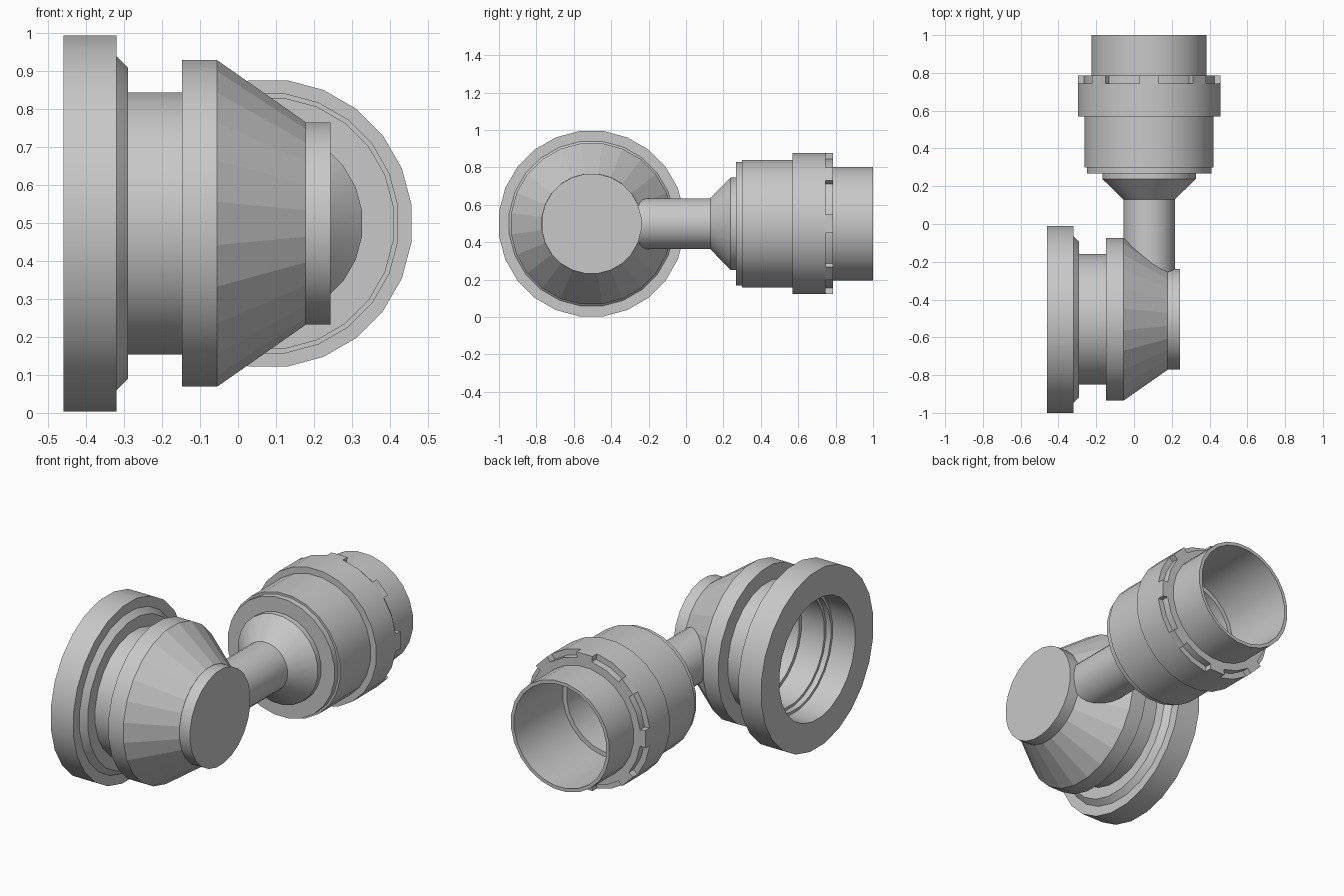
import bpy, bmesh, math
from mathutils import Matrix, Vector

SIDES = 24
STEP = 2 * math.pi / SIDES
FLAT = 1 / math.cos(STEP / 2)      # turns a flat-to-flat radius into a corner radius

if "Cube" in bpy.data.objects:
    bpy.data.objects.remove(bpy.data.objects["Cube"])

grey = bpy.data.materials.new("plain_grey")
grey.use_nodes = True
grey.diffuse_color = (0.58, 0.58, 0.58, 1)
grey.node_tree.nodes["Principled BSDF"].inputs["Base Color"].default_value = grey.diffuse_color

# Axes: the big flange head lies along x, the socket head along y
HEAD = (Vector((0, -0.505, 0.499)), Vector((1, 0, 0)), Vector((0, 1, 0)))
SOCKET = (Vector((0.08, 0, 0.499)), Vector((0, 1, 0)), Vector((1, 0, 0)))


def finish(bm, name, smooth):
    bmesh.ops.recalc_face_normals(bm, faces=bm.faces)
    mesh = bpy.data.meshes.new(name)
    bm.to_mesh(mesh)
    bm.free()
    mesh.materials.append(grey)
    obj = bpy.data.objects.new(name, mesh)
    bpy.context.collection.objects.link(obj)
    if smooth:
        bpy.ops.object.select_all(action="DESELECT")
        obj.select_set(True)
        bpy.context.view_layer.objects.active = obj
        bpy.ops.object.shade_smooth_by_angle(angle=math.radians(30))
    return obj


def lathe(name, axis, profile, closed=False, smooth=True):
    """Turn a profile of (distance along axis, radius) around the axis."""
    origin, along, side = axis
    up = Vector((0, 0, 1))
    bm = bmesh.new()
    rings = []
    for t, r in profile:
        ring = []
        for i in range(SIDES if r > 0 else 1):
            a = (i + 0.5) * STEP
            ring.append(bm.verts.new(origin + along * t
                        + (side * math.cos(a) + up * math.sin(a)) * r * FLAT))
        rings.append(ring)
    pairs = list(zip(rings, rings[1:]))
    if closed:
        pairs.append((rings[-1], rings[0]))
    for p, q in pairs:
        for i in range(SIDES):
            j = (i + 1) % SIDES
            if len(p) == 1:
                bm.faces.new((p[0], q[i], q[j]))
            elif len(q) == 1:
                bm.faces.new((p[i], p[j], q[0]))
            else:
                bm.faces.new((p[i], p[j], q[j], q[i]))
    return finish(bm, name, smooth)


def tube(name, axis, start, end, outer, inner, outer_end=None):
    last = outer if outer_end is None else outer_end
    return lathe(name, axis, [(start, outer), (end, last), (end, inner), (start, inner)], closed=True)


# Flange head: stepped bore, waist, shoulder ring, cone and end cap
tube("flange_disc", HEAD, -0.46, -0.32, 0.495, 0.335)
tube("flange_bevel", HEAD, -0.32, -0.29, 0.44, 0.32, 0.41)
tube("waist_sleeve", HEAD, -0.29, -0.148, 0.345, 0.305)
tube("shoulder_ring", HEAD, -0.148, -0.055, 0.43, 0.285)
lathe("cone_housing", HEAD,
      [(-0.055, 0.26), (-0.055, 0.43), (0.178, 0.267), (0.178, 0.22), (0.05, 0.22)],
      closed=True, smooth=False)
lathe("end_cap", HEAD, [(0.17, 0), (0.178, 0.266), (0.243, 0.266), (0.243, 0)])

# Connecting arm with its flare
lathe("arm_pipe", SOCKET, [(-0.28, 0), (-0.28, 0.136), (0.13, 0.136), (0.13, 0)])
lathe("arm_flare", SOCKET,
      [(0.13, 0), (0.13, 0.136), (0.238, 0.247), (0.267, 0.247), (0.267, 0)])

# Socket head: barrel with a stepped bore, collar and open neck
lathe("barrel", SOCKET,
      [(0.267, 0), (0.267, 0.33), (0.30, 0.33), (0.30, 0.342), (0.57, 0.342),
       (0.57, 0.26), (0.32, 0.26), (0.32, 0)])
tube("collar", SOCKET, 0.57, 0.745, 0.377, 0.285)
tube("collar_step", SOCKET, 0.745, 0.785, 0.345, 0.285)
tube("open_neck", SOCKET, 0.785, 1.0, 0.304, 0.285)

# Eight short teeth on the collar, each one side wide
bm = bmesh.new()
half = math.tan(STEP / 2)
for k in range(8):
    turn = Matrix.Rotation(k * math.pi / 4, 4, "Y")
    corners = []
    for y in (0.745, 0.785):
        for r, s in ((0.34, -1), (0.377, -1), (0.377, 1), (0.34, 1)):
            corners.append(bm.verts.new(SOCKET[0] + turn @ Vector((r, y, s * r * half))))
    a, b = corners[:4], corners[4:]
    bm.faces.new(a)
    bm.faces.new(b)
    for i in range(4):
        bm.faces.new((a[i], a[i - 1], b[i - 1], b[i]))
finish(bm, "collar_teeth", False)
